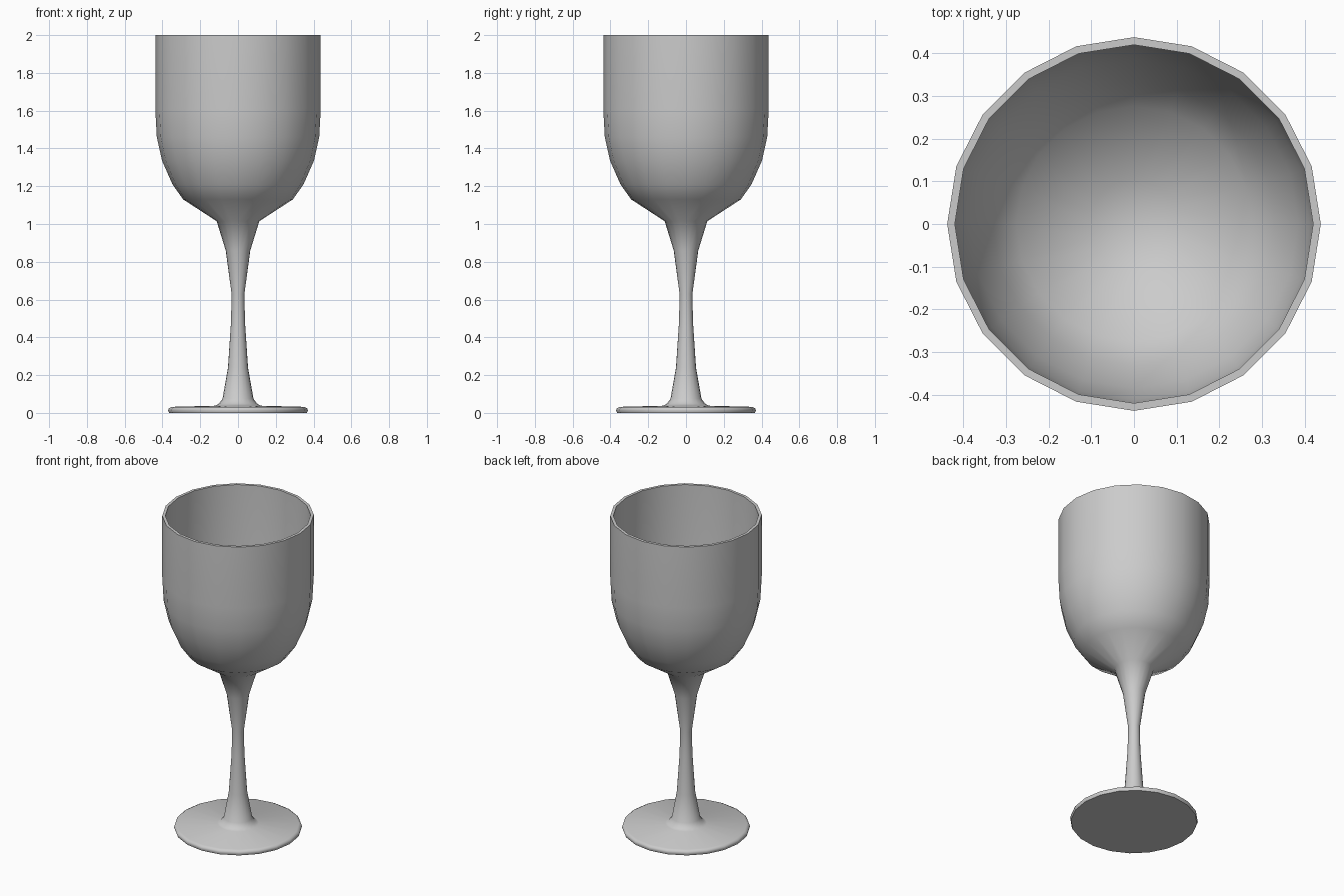
import bpy, bmesh, math

if "Cube" in bpy.data.objects:
    bpy.data.objects.remove(bpy.data.objects["Cube"])

SIDES = 20


def lathe(name, profile):
    """Revolve a (radius, z) profile around z; radius 0 makes a pole."""
    bm = bmesh.new()
    rings = []
    for r, z in profile:
        if r == 0:
            rings.append([bm.verts.new((0, 0, z))] * SIDES)
        else:
            rings.append([bm.verts.new((r * math.cos(2 * math.pi * i / SIDES),
                                        r * math.sin(2 * math.pi * i / SIDES), z))
                          for i in range(SIDES)])
    for a, b in zip(rings, rings[1:]):
        for i in range(SIDES):
            j = (i + 1) % SIDES
            loop = list(dict.fromkeys((a[i], a[j], b[j], b[i])))
            bm.faces.new(loop)
    bmesh.ops.recalc_face_normals(bm, faces=bm.faces)
    mesh = bpy.data.meshes.new(name)
    bm.to_mesh(mesh)
    bm.free()
    obj = bpy.data.objects.new(name, mesh)
    bpy.context.collection.objects.link(obj)
    bpy.context.view_layer.objects.active = obj
    obj.select_set(True)
    bpy.ops.object.shade_smooth_by_angle(angle=math.radians(50))
    return obj


# foot disc and its rounded rim
foot = [(0, 0), (0.365, 0), (0.37, 0.012), (0.367, 0.024), (0.352, 0.032)]
# flared stem
stem = [(0.12, 0.038), (0.1, 0.05), (0.082, 0.075), (0.053, 0.24), (0.037, 0.48),
        (0.034, 0.63), (0.065, 0.86), (0.113, 1.015)]
# outside of the bowl up to the rim
outer = [(0.29, 1.13), (0.347, 1.21), (0.402, 1.335), (0.43, 1.46),
         (0.438, 1.61), (0.438, 2.0)]
# inside of the bowl down to its centre
inner = [(0.42, 2.0), (0.42, 1.61), (0.412, 1.465), (0.385, 1.345), (0.332, 1.225),
         (0.276, 1.148), (0.105, 1.045), (0, 1.03)]

lathe("wine_glass", foot + stem + outer + inner)
